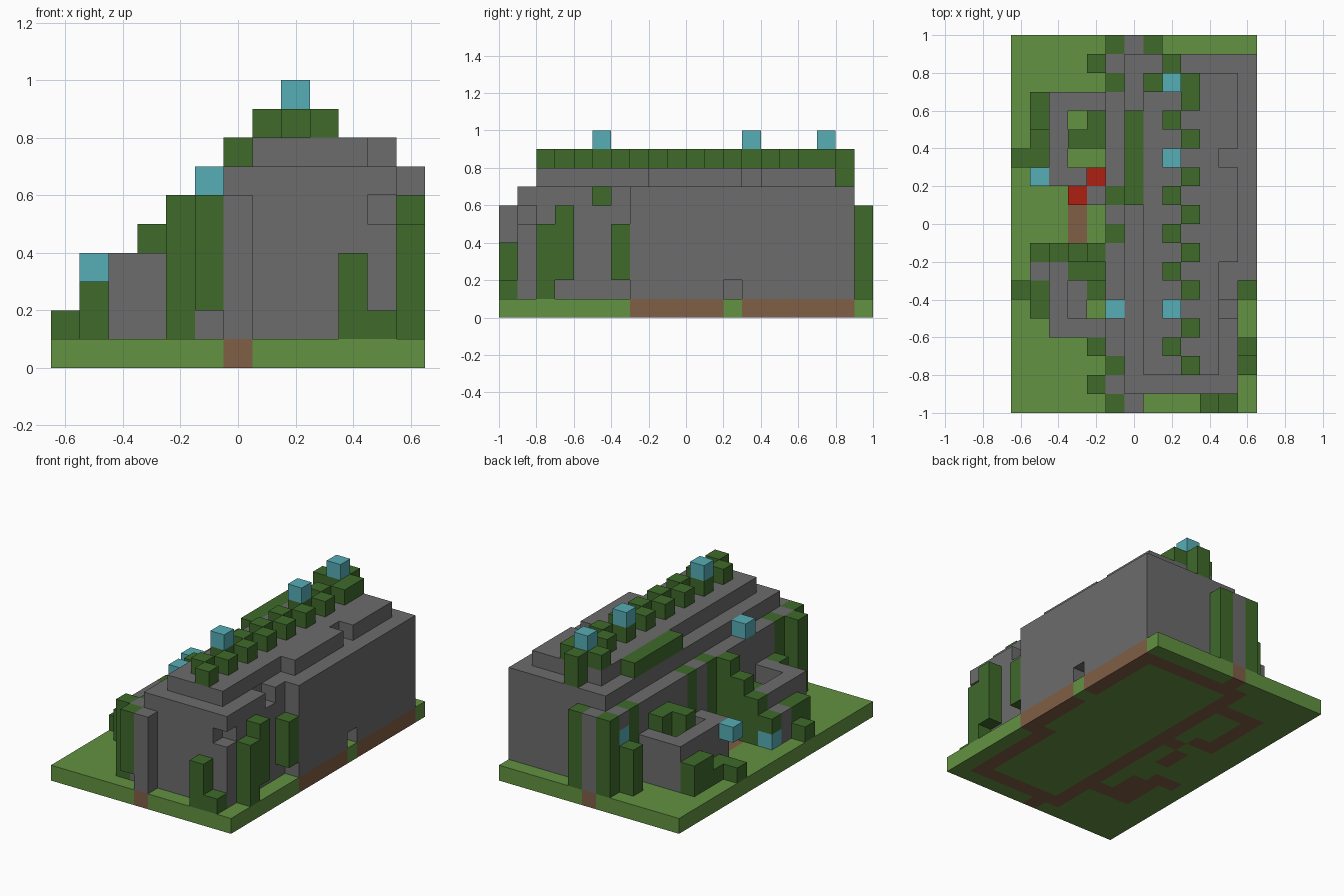
import bpy
import bmesh
from mathutils import Vector

default_cube = bpy.data.objects.get("Cube")
if default_cube:
    bpy.data.objects.remove(default_cube)

CELL = 0.1
WIDTH, DEPTH = 13, 20
cells = {}


def linear(channel):
    c = channel / 255
    return c / 12.92 if c <= 0.04045 else ((c + 0.055) / 1.055) ** 2.4


def make_material(name, *rgb):
    colour = [linear(c) for c in rgb] + [1]
    mat = bpy.data.materials.new(name)
    mat.use_nodes = True
    mat.diffuse_color = colour
    shader = mat.node_tree.nodes["Principled BSDF"]
    shader.inputs["Base Color"].default_value = colour
    shader.inputs["Roughness"].default_value = 0.9
    return mat


grass = make_material("grass_green", 98, 146, 65)
leaf = make_material("leaf_green", 63, 106, 43)
stone = make_material("stone_grey", 108, 108, 108)
water = make_material("lantern_cyan", 86, 174, 182)
red = make_material("flower_red", 172, 32, 17)
soil = make_material("soil_brown", 128, 94, 70)

part_material = {
    "grass_base": grass, "soil_footing": soil, "hall_walls": stone,
    "hall_roof": stone, "wing_walls": stone, "gate_post": stone,
    "ridge_hedge": leaf, "roof_vine": leaf, "wall_vines": leaf,
    "wing_vines": leaf, "shrubs": leaf, "lanterns": water, "flowers": red,
}


def span(value):
    return range(value[0], value[1] + 1) if isinstance(value, tuple) else (value,)


def box(part, column, row, level):
    """Fill a block of cells; columns run left to right, rows back to front."""
    for i in span(column):
        for r in span(row):
            for k in span(level):
                cells[i, r, k] = part


def carve(column, row, level):
    cells.pop((column, row, level), None)


# Hall walls: back, front, stepped right side and low left side
box("hall_walls", (5, 12), 1, (1, 5))
box("hall_walls", (5, 11), 18, (1, 5))
box("hall_walls", 12, (1, 12), (1, 6))
box("hall_walls", 11, (12, 18), (1, 6))
box("hall_walls", 5, (1, 18), (1, 5))

# Stepped roof: lower rim, then the upper slab
for row in (1, 18):
    box("hall_roof", (6, 11), row, 6)
box("hall_roof", 6, (1, 18), 6)
box("hall_roof", 11, (1, 12), 6)
box("hall_roof", (7, 10), (2, 17), 7)
box("hall_roof", 11, (2, 11), 7)

# Missing blocks in the ruin
carve(11, 6, 7)
carve(11, 14, 6)
carve(11, 18, 5)
carve(12, 7, 1)

# Posts at the front and back
for row in (0, 19):
    box("gate_post", 6, row, (1, 5))

# Zigzag hedge along the ridge
for row in range(2, 18):
    box("ridge_hedge", 8 + row % 2, row, 8)
box("ridge_hedge", 8, 1, (7, 8))
for column in (7, 9):
    box("ridge_hedge", column, 2, 8)
box("roof_vine", 6, (4, 8), 7)
box("roof_vine", 8, 14, 6)

# Two ruined side wings
box("wing_walls", (2, 4), 3, (1, 3))
box("wing_walls", 2, (3, 7), (1, 3))
box("wing_walls", 3, 7, (1, 3))
box("wing_walls", 4, 8, 1)
box("wing_walls", (2, 4), 15, (1, 3))
box("wing_walls", 2, (12, 15), (1, 3))
box("wing_walls", 1, 12, (1, 2))
box("wing_walls", 3, (13, 14), (1, 2))

# Vines climbing the hall walls
for column in (5, 7):
    box("wall_vines", column, 0, (1, 5))
box("wall_vines", 5, 19, (2, 5))
box("wall_vines", 4, 18, (1, 5))
box("wall_vines", 4, 16, (1, 3))
box("wall_vines", 4, 1, (1, 3))
for row in (2, 8, 10, 17):
    box("wall_vines", 5, row, (2, 5))
box("wall_vines", 12, 13, (2, 4))
box("wall_vines", 12, 16, (2, 5))
box("wall_vines", 12, 17, (1, 4))

# Vines on the wings
box("wing_vines", 4, (4, 5), (1, 4))
box("wing_vines", 3, 5, (1, 4))
for column, top in ((4, 5), (3, 4), (2, 3)):
    box("wing_vines", column, 11, (1, top))
box("wing_vines", 1, 11, 2)
box("wing_vines", (3, 4), 12, (1, 3))
box("wing_vines", 4, 13, (1, 2))

# Low shrubs
box("shrubs", 1, (3, 4), (1, 2))
box("shrubs", 1, (5, 6), 1)
box("shrubs", 1, (13, 14), (1, 2))
for row in (6, 13):
    box("shrubs", 0, row, 1)
box("shrubs", 10, 19, (1, 3))
box("shrubs", 11, 19, 1)

# Lanterns on the ridge, eaves and walls
for row in (2, 6, 14):
    box("lanterns", 8, row, 9)
box("lanterns", 5, 14, 6)
for row in (1, 11):
    box("lanterns", 5, row, 4)
box("lanterns", 1, 7, 3)
box("lanterns", 1, 11, 1)

# Red flowers beside the path
box("flowers", 4, 7, 1)
box("flowers", 3, 8, 1)

# Ground: soil under every stone footing, grass elsewhere
for i in range(WIDTH):
    for r in range(DEPTH):
        above = cells.get((i, r, 1))
        footing = above and part_material[above] == stone
        box("soil_footing" if footing else "grass_base", i, r, 0)
box("soil_footing", 3, (9, 10), 0)

DIRECTIONS = [Vector(d) for d in ((1, 0, 0), (0, 1, 0), (0, 0, 1))]


def build(part):
    """Make one object from the exposed sides of a part's cells."""
    bm = bmesh.new()
    for (i, r, k), owner in cells.items():
        if owner != part:
            continue
        centre = Vector((i + 0.5 - WIDTH / 2, DEPTH / 2 - r - 0.5, k + 0.5))
        for axis in range(3):
            u, v = DIRECTIONS[axis - 2], DIRECTIONS[axis - 1]
            for sign in (-1, 1):
                step = DIRECTIONS[axis] * sign
                if (i + step.x, r - step.y, k + step.z) in cells:
                    continue
                mid = centre + step / 2
                corners = [mid + (a * u + b * sign * v) / 2
                           for a, b in ((-1, -1), (1, -1), (1, 1), (-1, 1))]
                bm.faces.new([bm.verts.new(c * CELL) for c in corners])
    bmesh.ops.remove_doubles(bm, verts=bm.verts, dist=0.001)
    bmesh.ops.dissolve_limit(bm, angle_limit=0.01, verts=bm.verts, edges=bm.edges)
    mesh = bpy.data.meshes.new(part)
    bm.to_mesh(mesh)
    bm.free()
    mesh.materials.append(part_material[part])
    bpy.context.collection.objects.link(bpy.data.objects.new(part, mesh))


for part_name in part_material:
    build(part_name)
